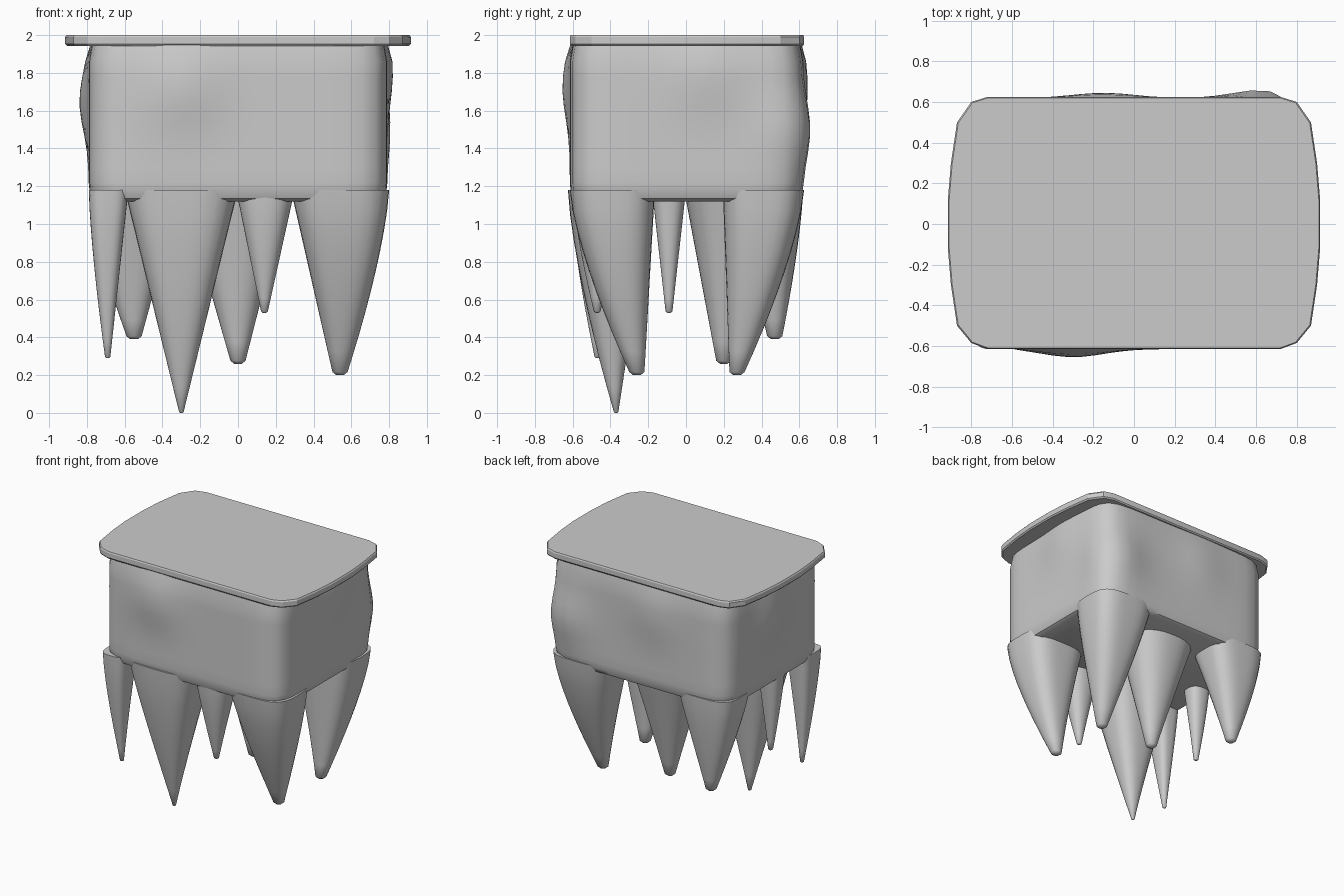
import bpy, bmesh
from math import cos, sin, pi, exp
from mathutils import Vector

cube = bpy.data.objects.get("Cube")
if cube:
    bpy.data.objects.remove(cube, do_unlink=True)

grey = bpy.data.materials.new("stone_grey")
grey.use_nodes = True
GREY = (0.6, 0.6, 0.6, 1)
grey.diffuse_color = GREY
grey.node_tree.nodes["Principled BSDF"].inputs["Base Color"].default_value = GREY


def ring(x0, x1, y0, y1, z, power, count):
    """Rounded rectangle between the bounds; a higher power is squarer."""
    a, b = (x1 - x0) / 2, (y1 - y0) / 2
    points = []
    for i in range(count):
        angle = 2 * pi * i / count
        c, s = cos(angle), sin(angle)
        r = (abs(c) ** power + abs(s) ** power) ** (-1 / power)
        points.append(Vector(((x0 + x1) / 2 + a * r * c, (y0 + y1) / 2 + b * r * s, z)))
    return points


def loft(name, rings, angle=40):
    """Skin a stack of equal rings and cap both ends."""
    bm = bmesh.new()
    loops = [[bm.verts.new(p) for p in r] for r in rings]
    for low, high in zip(loops, loops[1:]):
        for i in range(len(low)):
            j = (i + 1) % len(low)
            bm.faces.new((low[i], low[j], high[j], high[i]))
    bm.faces.new(loops[0])
    bm.faces.new(loops[-1])
    bmesh.ops.recalc_face_normals(bm, faces=bm.faces)
    mesh = bpy.data.meshes.new(name)
    bm.to_mesh(mesh)
    bm.free()
    mesh.materials.append(grey)
    obj = bpy.data.objects.new(name, mesh)
    bpy.context.collection.objects.link(obj)
    bpy.ops.object.select_all(action="DESELECT")
    obj.select_set(True)
    bpy.context.view_layer.objects.active = obj
    bpy.ops.object.shade_smooth_by_angle(angle=angle * pi / 180)
    return obj


# Lid: flat front and back, bowed ends, thin chamfers
half = [(0.72, -0.615), (0.8, -0.585), (0.87, -0.5), (0.9, -0.3), (0.915, -0.12),
        (0.915, 0.12), (0.9, 0.3), (0.87, 0.5), (0.8, 0.6), (0.72, 0.625)]
outline = half + [(-x, y) for x, y in reversed(half)]
loft("lid", [[Vector((x * k, y * k, z)) for x, y in outline]
             for z, k in ((1.943, 0.99), (1.953, 1), (1.99, 1), (2, 0.993))], 20)

# Body: boxy block with soft corners and shallow swellings
bumps = [((-0.3, -0.62, 1.72), 0.04), ((0.66, 0.6, 1.5), 0.05),
         ((-0.15, 0.62, 1.72), 0.025), ((-0.8, 0.1, 1.65), 0.05), ((0.78, 0.1, 1.8), 0.03)]
levels = [(1.12, 0.05), (1.135, 0.02), (1.17, 0.005), (1.22, 0)]
levels += [(1.3 + 0.08 * i, 0) for i in range(8)] + [(1.95, 0.015)]
rings = []
for z, inset in levels:
    points = ring(-0.79 + inset, 0.79 - inset, -0.615 + inset, 0.62 - inset, z, 9, 80)
    for p in points:
        out = Vector((p.x / 0.79, p.y / 0.62, 0))
        out = Vector((out.x ** 9, out.y ** 9, 0)).normalized()
        swell = sum(amp * exp(-(p - Vector(c)).length_squared / 0.045) for c, amp in bumps)
        p += out * swell
    rings.append(points)
loft("body", rings)


# Spikes: rounded blocks tapering to a tip, bowed on their outer sides
def spike(name, bounds, tip, tip_radius, power=3.5):
    steps, top = 9, 1.18
    x, y, z = tip
    ends = (x - tip_radius, x + tip_radius, y - tip_radius, y + tip_radius)
    limits = (0.75, 0.75, 0.58, 0.58)
    rings = []
    for i in range(steps + 1):
        t = i / steps
        edges = []
        for start, end, limit in zip(bounds, ends, limits):
            u = t ** 1.4 if abs(start) > limit else t
            edges.append(start + (end - start) * u)
        rings.append(ring(*edges, top + (z + tip_radius * 0.4 - top) * t,
                          power + (2 - power) * t, 32))
    # rounded end
    r = tip_radius * 0.5
    rings.append(ring(x - r, x + r, y - r, y + r, z, 2, 32))
    loft(name, rings, 50)


spike("front_left_spike", (0.28, 0.8, -0.615, -0.165), (0.54, -0.26, 0.2), 0.04)
spike("back_left_spike", (0.28, 0.8, 0.195, 0.625), (0.54, 0.27, 0.2), 0.04)
spike("long_front_spike", (-0.6, 0, -0.625, -0.18), (-0.3, -0.37, 0), 0.012)
spike("thin_front_right_spike", (-0.79, -0.58, -0.615, -0.38), (-0.69, -0.47, 0.29), 0.014)
spike("small_front_spike", (-0.01, 0.3, -0.6, -0.34), (0.14, -0.47, 0.53), 0.018, 2.5)
spike("small_right_spike", (-0.78, -0.59, -0.18, 0), (-0.68, -0.09, 0.53), 0.018, 2.5)
spike("middle_back_spike", (-0.3, 0.27, -0.01, 0.47), (0, 0.2, 0.26), 0.04, 2.5)
spike("back_right_spike", (-0.79, -0.3, 0.24, 0.62), (-0.55, 0.47, 0.39), 0.04)
